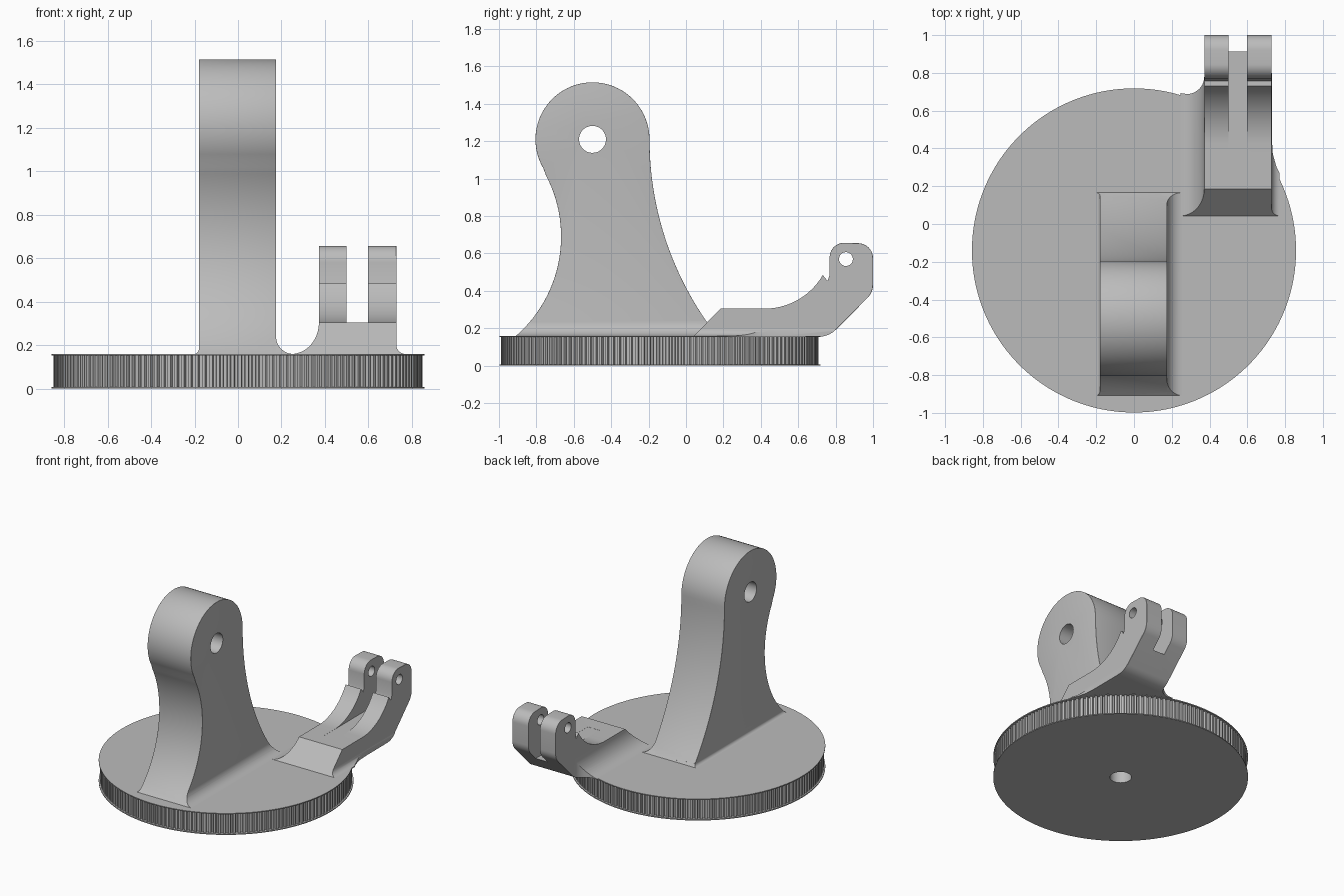
import bpy
import bmesh
from math import cos, sin, radians, pi
from mathutils import Vector

cube = bpy.data.objects.get("Cube")
if cube:
    bpy.data.objects.remove(cube, do_unlink=True)

GREY = (0.5, 0.5, 0.5, 1)
grey = bpy.data.materials.new("plain grey")
grey.use_nodes = True
grey.diffuse_color = GREY
grey.node_tree.nodes["Principled BSDF"].inputs["Base Color"].default_value = GREY


def arc(cx, cy, r, start, end, n=16, ry=None):
    """Points along an arc, angles in degrees."""
    angles = [radians(start + (end - start) * i / n) for i in range(n + 1)]
    return [(cx + r * cos(a), cy + (ry or r) * sin(a)) for a in angles]


def circle(cx, cy, r, n=48):
    return arc(cx, cy, r, 0, 360, n)[:-1]


def prism(name, axis, points, low, high, bevel=0, segments=1, rule=None):
    """Extrude a closed outline along an axis; optionally bevel chosen rim edges."""
    place = {"x": lambda u, v, a: (a, u, v),
             "y": lambda u, v, a: (u, a, v),
             "z": lambda u, v, a: (u, v, a)}[axis]
    bm = bmesh.new()
    ends = [[bm.verts.new(place(u, v, a)) for u, v in points] for a in (low, high)]
    caps = [bm.faces.new(ring) for ring in ends]
    count = len(points)
    for i in range(count):
        j = (i + 1) % count
        bm.faces.new((ends[0][i], ends[0][j], ends[1][j], ends[1][i]))
    bmesh.ops.recalc_face_normals(bm, faces=bm.faces)
    if bevel:
        rim = [e for cap in caps for e in cap.edges
               if rule is None or rule((e.verts[0].co + e.verts[1].co) / 2)]
        bmesh.ops.bevel(bm, geom=rim, offset=bevel, segments=segments,
                        profile=0.5, affect="EDGES", clamp_overlap=True)
    mesh = bpy.data.meshes.new(name)
    bm.to_mesh(mesh)
    bm.free()
    mesh.materials.append(grey)
    obj = bpy.data.objects.new(name, mesh)
    bpy.context.collection.objects.link(obj)
    return obj


def carve(obj, tool, operation="DIFFERENCE"):
    """Apply a boolean and discard the tool."""
    tool.hide_render = True
    mod = obj.modifiers.new("carve", "BOOLEAN")
    mod.operation = operation
    mod.solver = "EXACT"
    mod.object = tool
    bpy.context.view_layer.objects.active = obj
    bpy.ops.object.modifier_apply(modifier=mod.name)
    bpy.data.objects.remove(tool, do_unlink=True)


def smooth(obj, angle=25):
    bpy.ops.object.select_all(action="DESELECT")
    obj.select_set(True)
    bpy.context.view_layer.objects.active = obj
    bpy.ops.object.shade_smooth_by_angle(angle=radians(angle))


TOP = 0.16       # upper face of the wheel
SUNK = 0.152     # where attached parts start, just inside the wheel
CENTRE_Y = -0.14

# Toothed wheel with a thin flange on each side and a central bore
TEETH = 160
outline = []
for t in range(TEETH):
    for step, radius in ((0, 0.848), (0.45, 0.848), (0.55, 0.833), (0.9, 0.833)):
        a = 2 * pi * (t + step) / TEETH
        outline.append((radius * cos(a), CENTRE_Y + radius * sin(a)))
wheel = [prism("toothed_rim", "z", outline, 0.007, 0.153)]
for name, low, high in (("lower_flange", 0, 0.007), ("upper_flange", 0.153, TOP)):
    wheel.append(prism(name, "z", circle(0, CENTRE_Y, 0.858, 160), low, high))
for part in wheel:
    carve(part, prism("bore", "z", circle(0, CENTRE_Y, 0.073), -0.1, 0.3))
    smooth(part, 15)

# Upright arm: round head running into two concave flanks
arm_side = (arc(-0.5, 1.21, 0.305, 0, 210.8, 40)
            + arc(-1.373, 0.69, 0.705, 30.8, -49.7, 28)[1:]
            + arc(1.512, 1.21, 1.707, 218.3, 180, 28)[:-1])
arm = prism("upright_arm", "x", arm_side, -0.18, 0.175, 0.014, 3,
            lambda p: p.z > 0.17)
carve(arm, prism("pivot", "x", circle(-0.5, 1.21, 0.072), -1, 1))
smooth(arm)

# Fillets where the arm meets the wheel
for name, wall, r, side in (("arm_left_fillet", 0.175, 0.08, 1),
                            ("arm_right_fillet", -0.18, 0.022, -1)):
    curve = [(wall + side * (r - u), v)
             for u, v in arc(0, TOP + r, r, 270, 360, 12)]
    section = ([(wall - side * 0.03, SUNK), (wall + side * r, SUNK)] + curve
               + [(wall - side * 0.03, TOP + r)])
    fillet = prism(name, "y", section, -1.2, 0.5)
    carve(fillet, prism("trim", "x", arm_side, -0.5, 0.5), "INTERSECT")
    smooth(fillet)

# Forked bracket: ramp, flat step, and a curved neck rising to the lugs
bracket_side = ([(0.035, SUNK), (0.185, 0.305)]
                + arc(0.42, 0.665, 0.36, 270, 330, 14, 0.36)
                + [(0.757, 0.452), (0.768, 0.487)]
                + arc(0.845, 0.58, 0.077, 180, 90, 10)
                + arc(0.92, 0.575, 0.08, 90, 0, 10)
                + arc(0.9, 0.433, 0.1, 0, -45, 6)
                + arc(0.71, 0.285, 0.13, -45, -90, 8))
bracket = prism("forked_bracket", "x", bracket_side, 0.372, 0.728, 0.035, 1,
                lambda p: p.x > 0.6 and (p.z > 0.62 or (p.y > 0.72 and p.z - p.y < -0.4)))
carve(bracket, prism("slot", "x", [(0.3, 0.304), (1.2, 0.304), (1.2, 1), (0.3, 1)],
                     0.5, 0.597))
carve(bracket, prism("pin_hole", "x", circle(0.855, 0.57, 0.037, 32), 0.2, 0.9))
smooth(bracket)

# Flared webs on both sides of the bracket, trimmed to its side and plan outlines
plan = ([(0.2, -0.1), (0.85, -0.1), (0.79, 0.23), (0.755, 0.3), (0.735, 0.37),
         (0.73, 0.45), (0.73, 1.1), (0.372, 1.1)]
        + arc(0.28, 0.78, 0.092, 0, -90, 10) + [(0.2, 0.7)])
for name, wall, rx, rz, side in (("bracket_right_web", 0.372, 0.127, 0.145, -1),
                                 ("bracket_left_web", 0.728, 0.042, 0.042, 1)):
    curve = [(wall + side * (rx - u), v)
             for u, v in arc(0, TOP + rz, rx, 270, 360, 14, rz)]
    section = ([(wall - side * 0.03, SUNK), (wall + side * rx, SUNK)] + curve
               + [(wall - side * 0.03, TOP + rz)])
    web = prism(name, "y", section, -0.05, 0.8)
    carve(web, prism("side_trim", "x", bracket_side, 0, 1), "INTERSECT")
    carve(web, prism("plan_trim", "z", plan, 0, 1), "INTERSECT")
    smooth(web)
